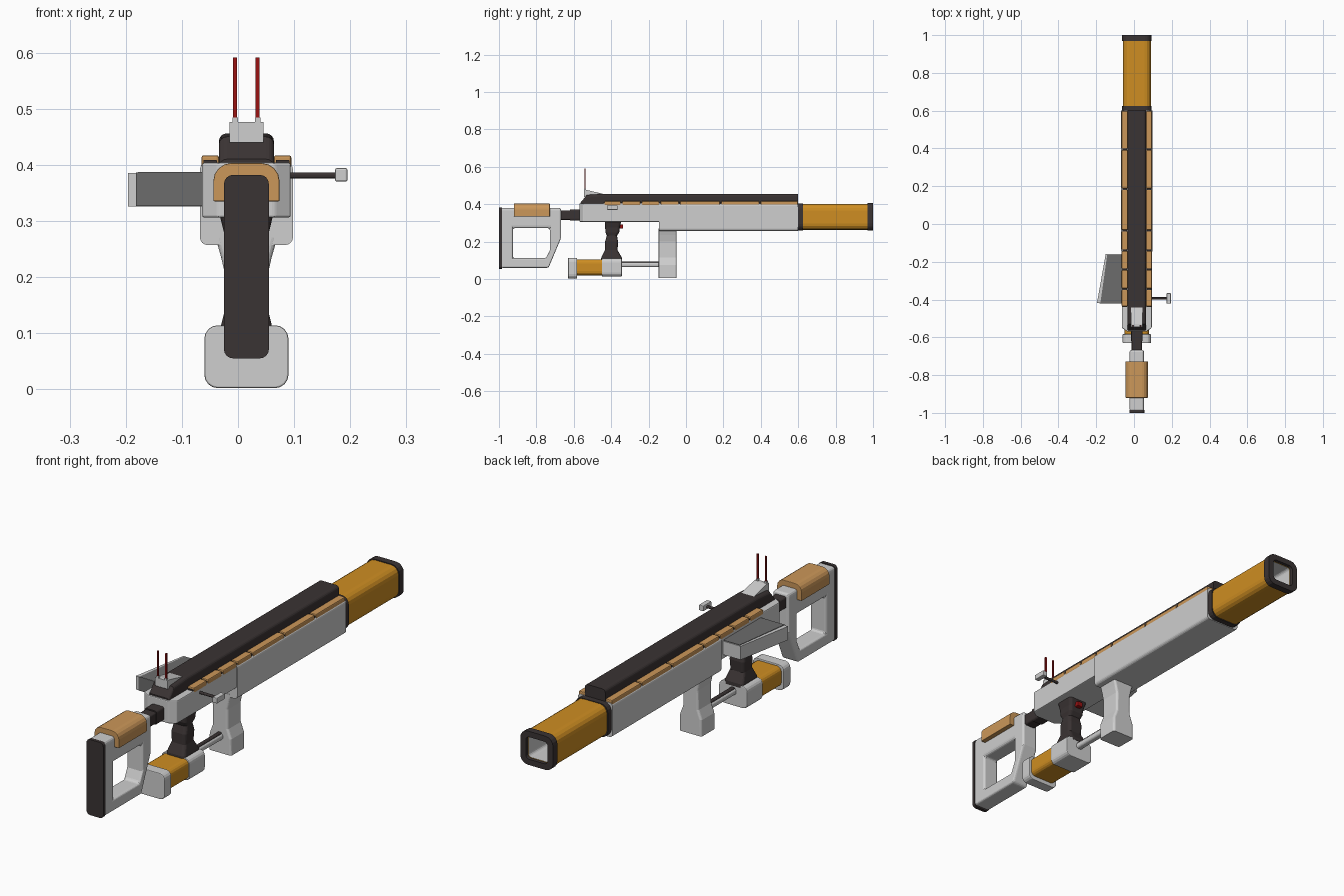
import bpy, bmesh, math
from mathutils import Vector

cube = bpy.data.objects.get("Cube")
if cube:
    bpy.data.objects.remove(cube, do_unlink=True)

XC = 0.015  # centre line of the body
parts = []


def material(name, rgb):
    m = bpy.data.materials.new(name)
    m.use_nodes = True
    col = (*rgb, 1)
    m.diffuse_color = col
    m.node_tree.nodes["Principled BSDF"].inputs["Base Color"].default_value = col
    return m


LIGHT = material("light grey", (0.62, 0.62, 0.62))
DARK = material("charcoal", (0.042, 0.033, 0.033))
GREY = material("mid grey", (0.15, 0.15, 0.15))
ORANGE = material("orange", (0.62, 0.27, 0.016))
TAN = material("tan", (0.6, 0.31, 0.1))
RED = material("dark red", (0.32, 0.006, 0.006))


def finish(name, bm, mats, bevel=0, segments=2):
    bmesh.ops.recalc_face_normals(bm, faces=bm.faces)
    me = bpy.data.meshes.new(name)
    bm.to_mesh(me)
    bm.free()
    for m in mats:
        me.materials.append(m)
    ob = bpy.data.objects.new(name, me)
    bpy.context.collection.objects.link(ob)
    if bevel:
        mod = ob.modifiers.new("bevel", 'BEVEL')
        mod.width, mod.segments = bevel, segments
        mod.limit_method = 'ANGLE'
    parts.append(ob)
    return ob


def section(axis, t, cu, cv, w, h, r, square_bottom=False):
    """Rounded rectangle across the given axis at distance t."""
    pts = []
    for k, (su, sv) in enumerate(((1, 1), (-1, 1), (-1, -1), (1, -1))):
        rad = 0.002 if square_bottom and sv < 0 else r
        for i in range(5):
            a = math.pi / 2 * (k + i / 4)
            u = cu + su * (w / 2 - rad) + rad * math.cos(a)
            v = cv + sv * (h / 2 - rad) + rad * math.sin(a)
            pts.append({'x': (t, u, v), 'y': (u, t, v), 'z': (u, v, t)}[axis])
    return pts


def loft(name, sections, mats, cyclic=False, inner_from=None, **kw):
    """Skin a row of matching sections; strips from inner_from on use the second material."""
    bm = bmesh.new()
    rows = [[bm.verts.new(p) for p in s] for s in sections]
    n = len(rows[0])
    for k in range(len(rows) if cyclic else len(rows) - 1):
        a, b = rows[k], rows[(k + 1) % len(rows)]
        for i in range(n):
            j = (i + 1) % n
            f = bm.faces.new((a[i], a[j], b[j], b[i]))
            f.material_index = int(inner_from is not None and k >= inner_from)
    if not cyclic:
        bm.faces.new(rows[0])
        bm.faces.new(rows[-1]).material_index = int(inner_from is not None)
    return finish(name, bm, mats, **kw)


def bar(name, y0, y1, w, z0, z1, r, mat, cx=XC, **kw):
    sb = kw.pop("square_bottom", False)
    secs = [section('y', y, cx, (z0 + z1) / 2, w, z1 - z0, r, sb) for y in (y0, y1)]
    return loft(name, secs, [mat], **kw)


def box(name, x0, x1, y0, y1, z0, z1, mat, bevel=0):
    bm = bmesh.new()
    bmesh.ops.create_cube(bm, size=1)
    for v in bm.verts:
        v.co = Vector(((x0, x1)[v.co.x > 0], (y0, y1)[v.co.y > 0], (z0, z1)[v.co.z > 0]))
    return finish(name, bm, [mat], bevel)


def prism(name, points, lo, hi, axis, mat, bevel=0):
    """Extrude a flat outline along x or z."""
    place = (lambda p, t: (t, *p)) if axis == 'x' else (lambda p, t: (*p, t))
    return loft(name, [[place(p, t) for p in points] for t in (lo, hi)], [mat], bevel=bevel)


# Barrel with a square bore, and its collars
ZB = 0.333
loft("barrel", [section('y', y, XC, ZB, w, h, r) for y, w, h, r in (
    (0.6, 0.149, 0.139, 0.035), (0.985, 0.149, 0.139, 0.035),
    (0.985, 0.1, 0.092, 0.014), (0.64, 0.1, 0.092, 0.014))], [ORANGE, LIGHT], inner_from=2)
bar("barrel_collar", 0.59, 0.625, 0.157, 0.26, 0.405, 0.034, DARK)
loft("muzzle_ring", [section('y', y, XC, ZB, w, h, r) for y, w, h, r in (
    (0.97, 0.157, 0.146, 0.036), (1.0, 0.157, 0.146, 0.036),
    (1.0, 0.104, 0.096, 0.016), (0.97, 0.104, 0.096, 0.016))], [DARK], cyclic=True)

# Handguard and receiver
bar("handguard", -0.145, 0.6, 0.166, 0.257, 0.405, 0.014, LIGHT)
plan = [(s * x + XC, y) for s, row in (
    (1, ((0.05, -0.57), (0.079, -0.55), (0.079, -0.1))),
    (-1, ((0.079, -0.1), (0.079, -0.55), (0.05, -0.57)))) for x, y in row]
prism("receiver", plan, 0.306, 0.404, 'z', LIGHT, bevel=0.004)

# Top rail with a sloped rear end
loft("top_rail", [section('y', y, XC, (0.38 + top) / 2, 0.098, top - 0.38, 0.014)
                  for y, top in ((-0.563, 0.41), (-0.53, 0.45), (-0.44, 0.456), (0.6, 0.456))], [DARK])

# Segmented strips beside the rail
stops = (-0.44, -0.345, -0.24, -0.14, -0.035, 0.185, 0.395, 0.602)
for side, label in ((1, "left"), (-1, "right")):
    for i, (a, b) in enumerate(zip(stops, stops[1:])):
        x = XC + side * 0.0645
        box(f"{label}_strip_{i + 1}", x - 0.0155, x + 0.0155, a + 0.004, b - 0.004,
            0.395, 0.417, TAN, bevel=0.004)
    bar(f"{label}_strip_bed", -0.44, 0.598, 0.024, 0.396, 0.409, 0.002, DARK, cx=x)

# Sight wedge with two thin posts
prism("sight_base", [(-0.545, 0.44), (-0.545, 0.476), (-0.53, 0.476), (-0.44, 0.455), (-0.44, 0.44)],
      XC - 0.03, XC + 0.03, 'x', LIGHT)
for side, label in ((1, "left"), (-1, "right")):
    x = XC + side * 0.02
    box(f"{label}_post_foot", x - 0.005, x + 0.005, -0.545, -0.535, 0.47, 0.484, LIGHT)
    box(f"{label}_sight_post", x - 0.0035, x + 0.0035, -0.5435, -0.5365, 0.48, 0.591, RED)

# Slanted side housing with grey panels
prism("side_housing", [(-0.05, -0.418), (-0.196, -0.418), (-0.15, -0.16), (-0.05, -0.16)],
      0.326, 0.385, 'z', LIGHT)
prism("housing_top_panel", [(-0.06, -0.42), (-0.178, -0.42), (-0.142, -0.164), (-0.06, -0.164)],
      0.383, 0.387, 'z', GREY)
box("housing_end_panel", -0.182, -0.06, -0.421, -0.415, 0.327, 0.386, GREY)

# Charging handle
loft("handle_rod", [section('x', x, -0.393, 0.381, 0.012, 0.011, 0.005) for x in (0.08, 0.18)], [DARK])
box("handle_knob", 0.173, 0.195, -0.422, -0.366, 0.37, 0.394, LIGHT, bevel=0.003)

# Skeleton stock
outer = ((-0.99, 0.06), (-0.735, 0.06), (-0.668, 0.22), (-0.668, 0.38), (-0.99, 0.38))
inner = ((-0.925, 0.112), (-0.748, 0.112), (-0.728, 0.155), (-0.728, 0.272), (-0.925, 0.272))
xs = (XC - 0.038, XC + 0.038)
loft("stock_frame", [[(x, *p) for p in ring] for x, ring in (
    (xs[0], outer), (xs[1], outer), (xs[1], inner), (xs[0], inner))],
    [LIGHT], cyclic=True, bevel=0.01, segments=3)
bar("butt_plate", -1.0, -0.985, 0.08, 0.055, 0.382, 0.016, DARK)
loft("cheek_rest", [section('y', y, XC, 0.369, 0.118, 0.068, 0.032, True)
                    for y in (-0.92, -0.728)], [TAN], bevel=0.003)
bar("stock_tube", -0.68, -0.55, 0.054, 0.317, 0.368, 0.008, DARK)
bar("stock_tube_sleeve", -0.62, -0.55, 0.06, 0.313, 0.373, 0.01, DARK)

# Pistol grip and trigger
loft("pistol_grip", [section('z', z, XC, y, w, d, 0.014) for z, y, w, d in (
    (0.1, -0.398, 0.092, 0.112), (0.115, -0.398, 0.09, 0.11), (0.155, -0.4, 0.07, 0.068),
    (0.2, -0.398, 0.074, 0.07), (0.232, -0.396, 0.064, 0.054), (0.25, -0.394, 0.074, 0.074),
    (0.275, -0.393, 0.078, 0.078), (0.308, -0.39, 0.094, 0.088))], [DARK])
box("trigger", XC - 0.014, XC + 0.014, -0.372, -0.336, 0.27, 0.293, RED, bevel=0.004)

# Power cell below the grip
bar("cell_front_block", -0.45, -0.343, 0.136, 0.014, 0.11, 0.022, LIGHT, bevel=0.004)
bar("cell_body", -0.59, -0.445, 0.128, 0.02, 0.106, 0.022, ORANGE)
bar("cell_cap", -0.63, -0.583, 0.15, 0.002, 0.114, 0.024, LIGHT, bevel=0.003)

# Link rod and foregrip
bar("link_rod", -0.35, -0.13, 0.03, 0.064, 0.09, 0.01, LIGHT)
bar("link_rod_cover", -0.35, -0.13, 0.018, 0.084, 0.095, 0.004, DARK)
loft("foregrip", [section('z', z, XC, -0.098, w, 0.096, 0.01) for z, w in (
    (0.005, 0.108), (0.075, 0.106), (0.115, 0.076), (0.2, 0.074), (0.235, 0.09), (0.27, 0.11))], [LIGHT])

# Smooth the rounded surfaces and keep hard edges
for ob in bpy.context.view_layer.objects:
    ob.select_set(ob in parts)
bpy.context.view_layer.objects.active = parts[0]
bpy.ops.object.shade_smooth_by_angle(angle=math.radians(35))
